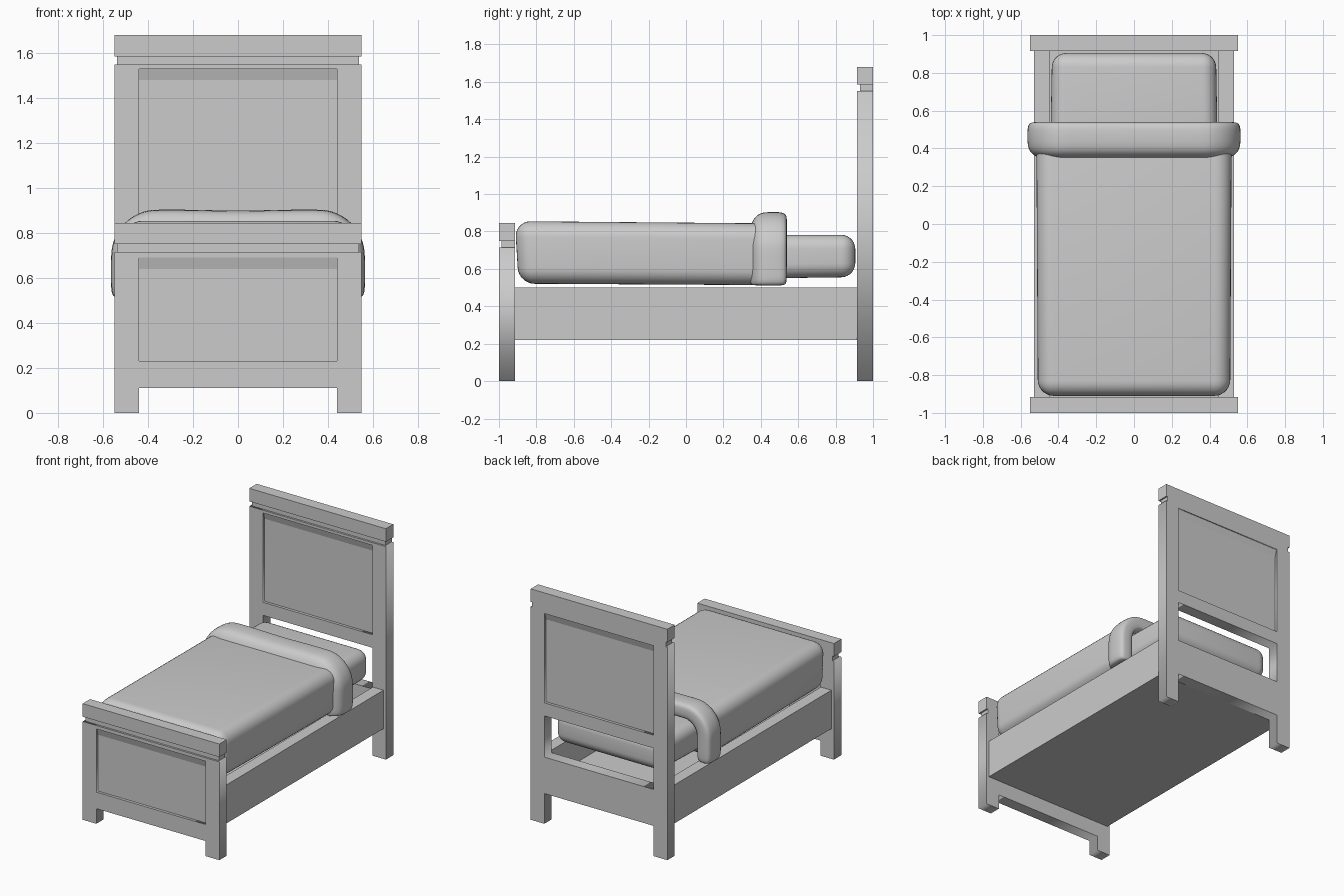
import bpy, bmesh
from math import sin, cos, pi, radians

if "Cube" in bpy.data.objects:
    bpy.data.objects.remove(bpy.data.objects["Cube"])


def finish(name, bm, smooth=False):
    bmesh.ops.recalc_face_normals(bm, faces=bm.faces)
    me = bpy.data.meshes.new(name)
    bm.to_mesh(me)
    bm.free()
    ob = bpy.data.objects.new(name, me)
    bpy.context.collection.objects.link(ob)
    if smooth:
        for p in me.polygons:
            p.use_smooth = True
    return ob


def prism(name, pts, axis, a, b):
    """Extrude a closed profile along x (pts = y,z) or y (pts = x,z)."""
    place = (lambda p, t: (t, p[0], p[1])) if axis == 'x' else (lambda p, t: (p[0], t, p[1]))
    bm = bmesh.new()
    lo = [bm.verts.new(place(p, a)) for p in pts]
    hi = [bm.verts.new(place(p, b)) for p in pts]
    bm.faces.new(lo)
    bm.faces.new(hi)
    for i in range(len(pts)):
        j = (i + 1) % len(pts)
        bm.faces.new((lo[i], lo[j], hi[j], hi[i]))
    return finish(name, bm)


def rect(x0, x1, z0, z1):
    return [(x0, z0), (x1, z0), (x1, z1), (x0, z1)]


def plate(name, loops, y, half):
    """Flat board in the xz plane with holes, made from a filled curve."""
    cu = bpy.data.curves.new(name, 'CURVE')
    cu.dimensions = '2D'
    cu.fill_mode = 'BOTH'
    cu.extrude = half
    for pts in loops:
        s = cu.splines.new('POLY')
        s.points.add(len(pts) - 1)
        for p, (px, pz) in zip(s.points, pts):
            p.co = (px, pz, 0, 1)
        s.use_cyclic_u = True
    ob = bpy.data.objects.new(name, cu)
    ob.location = (0, y, 0)
    ob.rotation_euler = (radians(90), 0, 0)
    bpy.context.collection.objects.link(ob)
    bpy.ops.object.select_all(action='DESELECT')
    ob.select_set(True)
    bpy.context.view_layer.objects.active = ob
    bpy.ops.object.convert(target='MESH')


def board(name, y, top, leg, panel, opening=None):
    h, W, P = 0.0425, 0.55, 0.44
    shoulder = top - 0.13
    # frame with two legs, a panel hole and an optional opening
    outline = [(-W, 0), (-P, 0), (-P, leg), (P, leg), (P, 0), (W, 0),
               (W, shoulder), (-W, shoulder)]
    loops = [outline, rect(-P, P, *panel)]
    if opening:
        loops.append(rect(-P, P, *opening))
    plate(name + "_frame", loops, y, h)
    # recessed panel, sloping outward at its top
    z0, z1 = panel
    d, e = 0.022, 0.036
    prism(name + "_panel", [(y - d, z0), (y + d, z0), (y + d, z1 - 0.05), (y + e, z1),
                            (y - e, z1), (y - d, z1 - 0.05)], 'x', -P, P)
    # neck forming the groove at front and ends, then the cap
    prism(name + "_neck", rect(-W + 0.012, W - 0.012, shoulder, top - 0.095), 'y', y - h + 0.014, y + h)
    prism(name + "_cap", rect(-W, W, top - 0.095, top), 'y', y - h, y + h)


def soft_box(name, x, y0, y1, z0, z1, r, shape=None):
    bm = bmesh.new()
    bmesh.ops.create_cube(bm, size=1)
    for v in bm.verts:
        v.co = (v.co.x * 2 * x, (y0 + y1) / 2 + v.co.y * (y1 - y0),
                (z0 + z1) / 2 + v.co.z * (z1 - z0))
        if shape:
            shape(v.co)
    bmesh.ops.bevel(bm, geom=bm.edges[:], offset=r, segments=7, profile=0.5,
                    affect='EDGES', clamp_overlap=True)
    return finish(name, bm, True)


# Head and foot boards
board("headboard", 0.9575, 1.68, 0.22, (0.88, 1.53), (0.485, 0.785))
board("footboard", -0.9575, 0.845, 0.11, (0.23, 0.69))

# Side rails and deck as one tray section
prism("bed_base", [(-0.53, 0.22), (0.53, 0.22), (0.53, 0.5), (0.445, 0.5), (0.445, 0.3),
                   (-0.445, 0.3), (-0.445, 0.5), (-0.53, 0.5)], 'y', -0.915, 0.915)


# Blanket body, slightly higher and narrower at the foot
def blanket_shape(c):
    if c.y < 0:
        c.z += 0.012 if c.z > 0.7 else 0.008
        c.x *= 0.985
        if c.z < 0.7:
            c.y += 0.02


soft_box("blanket", 0.517, -0.915, 0.47, 0.513, 0.843, 0.085, blanket_shape)


# Pillow running under the blanket
def pillow_shape(c):
    if c.y > 0.6:
        c.x *= 0.975
        c.z += 0.008 if c.z < 0.65 else 0


soft_box("pillow", 0.445, 0.3, 0.905, 0.548, 0.782, 0.075, pillow_shape)

# Folded blanket edge: a rounded section swept over an arch
section = [(0.53, -0.055), (0.54, -0.04), (0.54, 0.025), (0.533, 0.045), (0.51, 0.055),
           (0.43, 0.055), (0.395, 0.048), (0.37, 0.03), (0.353, 0.0), (0.34, -0.03),
           (0.34, -0.05), (0.36, -0.055)]
half_path = [(0.51, 0.511, 0, 0.55), (0.51, 0.517, 0, 0.78), (0.51, 0.53, 0, 0.93),
             (0.51, 0.555, 0, 1), (0.51, 0.63, 0, 1)]
for k in range(9):
    a = k / 8 * pi / 2
    half_path.append((0.36 + 0.15 * cos(a), 0.70 + 0.15 * sin(a), a, 1))
half_path.append((0.2, 0.849, pi / 2, 1))
path = half_path + [(0, 0.843, pi / 2, 1)] + [(-px, pz, pi - a, s) for px, pz, a, s in reversed(half_path)]
bm = bmesh.new()
rings = []
for px, pz, a, s in path:
    rings.append([bm.verts.new((px + cos(a) * n * s, 0.44 + (u - 0.44) * (0.6 + 0.4 * s),
                                pz + sin(a) * n * s)) for u, n in section])
for r0, r1 in zip(rings, rings[1:]):
    for i in range(len(section)):
        j = (i + 1) % len(section)
        bm.faces.new((r0[i], r0[j], r1[j], r1[i]))
bm.faces.new(rings[0])
bm.faces.new(rings[-1])
fold = finish("blanket_fold", bm, True)
sub = fold.modifiers.new("smooth", 'SUBSURF')
sub.levels = sub.render_levels = 1
